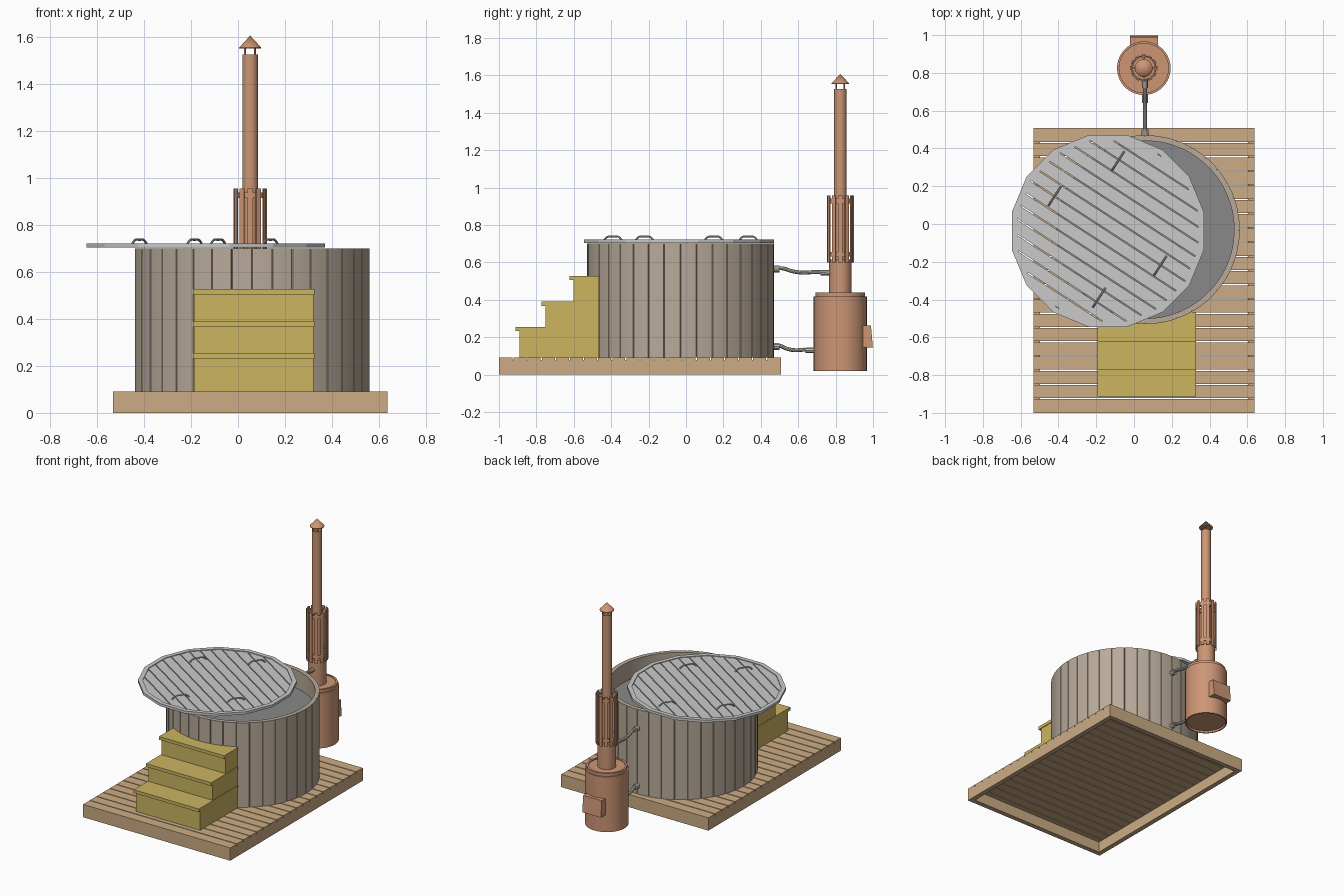
import bpy, bmesh, math
from mathutils import Vector, Matrix

if "Cube" in bpy.data.objects:
    bpy.data.objects.remove(bpy.data.objects["Cube"])


def mat(name, r, g, b):
    m = bpy.data.materials.new(name)
    lin = lambda c: ((c / 255 + 0.055) / 1.055) ** 2.4
    m.diffuse_color = (lin(r), lin(g), lin(b), 1)
    m.use_nodes = True
    m.node_tree.nodes["Principled BSDF"].inputs["Base Color"].default_value = m.diffuse_color
    return m


DECK = mat("deck_wood", 204, 172, 133)
TUB = mat("weathered_stave_wood", 184, 170, 154)
STEP = mat("yellow_step_wood", 203, 181, 96)
COPPER = mat("copper", 205, 150, 117)
LID = mat("lid_grey", 202, 202, 202)
WATER = mat("water_grey", 136, 136, 136)
PIPE = mat("pipe_metal", 196, 188, 178)


def finish(name, bm, material, smooth=False):
    bmesh.ops.remove_doubles(bm, verts=bm.verts, dist=1e-5)
    bmesh.ops.recalc_face_normals(bm, faces=bm.faces)
    me = bpy.data.meshes.new(name)
    bm.to_mesh(me)
    bm.free()
    me.materials.append(material)
    ob = bpy.data.objects.new(name, me)
    bpy.context.collection.objects.link(ob)
    if smooth:
        bpy.ops.object.select_all(action='DESELECT')
        ob.select_set(True)
        bpy.context.view_layer.objects.active = ob
        bpy.ops.object.shade_smooth_by_angle(angle=math.radians(30))
    return ob


def add_box(bm, x0, x1, y0, y1, z0, z1, m=Matrix()):
    c = Matrix.Translation(((x0 + x1) / 2, (y0 + y1) / 2, (z0 + z1) / 2))
    s = Matrix.Diagonal((x1 - x0, y1 - y0, z1 - z0, 1))
    bmesh.ops.create_cube(bm, size=1, matrix=m @ c @ s)


def add_prism(bm, pts, z0, z1):
    lo = [bm.verts.new((x, y, z0)) for x, y in pts]
    hi = [bm.verts.new((x, y, z1)) for x, y in pts]
    bm.faces.new(lo)
    bm.faces.new(hi)
    n = len(pts)
    for i in range(n):
        j = (i + 1) % n
        bm.faces.new((lo[i], lo[j], hi[j], hi[i]))


def lathe(name, profile, cx, cy, material, n=32, closed=False):
    """Turn an (r, z) profile round a vertical axis."""
    bm = bmesh.new()
    rings = [[bm.verts.new((cx + r * math.cos(2 * math.pi * i / n),
                            cy + r * math.sin(2 * math.pi * i / n), z))
              for i in range(n)] if r > 0 else [bm.verts.new((cx, cy, z))] * n
             for r, z in profile]
    if closed:
        rings.append(rings[0])
    for a, b in zip(rings, rings[1:]):
        for i in range(n):
            j = (i + 1) % n
            quad = list(dict.fromkeys((a[i], a[j], b[j], b[i])))
            bm.faces.new(quad)
    return finish(name, bm, material, True)


def tube(name, pts, radius, material):
    cu = bpy.data.curves.new(name, 'CURVE')
    cu.dimensions = '3D'
    cu.bevel_depth = radius
    cu.bevel_resolution = 3
    cu.use_fill_caps = True
    sp = cu.splines.new('BEZIER')
    sp.resolution_u = 5
    sp.bezier_points.add(len(pts) - 1)
    for p, co in zip(sp.bezier_points, pts):
        p.co = co
        p.handle_left_type = p.handle_right_type = 'AUTO'
    tmp = bpy.data.objects.new(name + "_curve", cu)
    bpy.context.collection.objects.link(tmp)
    dg = bpy.context.evaluated_depsgraph_get()
    me = bpy.data.meshes.new_from_object(tmp.evaluated_get(dg))
    bpy.data.objects.remove(tmp)
    bm = bmesh.new()
    bm.from_mesh(me)
    bpy.data.meshes.remove(me)
    return finish(name, bm, material, True)


# Deck: planks with open gaps on a hollow skirt
X0, X1, Y0, Y1 = -0.533, 0.638, -1.0, 0.507
bm = bmesh.new()
pitch = (Y1 - Y0) / 20
for i in range(20):
    add_box(bm, X0, X1, Y0 + i * pitch + (0.003 if i else 0),
            Y0 + (i + 1) * pitch - (0.003 if i < 19 else 0), 0.078, 0.092)
finish("deck_planks", bm, DECK)
bm = bmesh.new()
t = 0.035
add_box(bm, X0, X1, Y0, Y0 + t, 0, 0.078)
add_box(bm, X0, X1, Y1 - t, Y1, 0, 0.078)
add_box(bm, X0, X0 + t, Y0 + t, Y1 - t, 0, 0.078)
add_box(bm, X1 - t, X1, Y0 + t, Y1 - t, 0, 0.078)
finish("deck_skirt", bm, DECK)

# Tub wall: ring of staves with narrow notches between them
TX, TY, R, RI = 0.06, -0.03, 0.5, 0.47
sections = []
N = 36
for i in range(N):
    a, w = 2 * math.pi * i / N, 2 * math.pi / N
    sections += [(a, R - 0.007), (a + 0.005, R), (a + w / 3, R), (a + 2 * w / 3, R), (a + w - 0.005, R)]
bm = bmesh.new()
loops = []
for a, r in sections:
    c, s = math.cos(a), math.sin(a)
    loops.append([bm.verts.new((TX + q * c, TY + q * s, z))
                  for q, z in ((r, 0.092), (r, 0.7), (RI, 0.7), (RI, 0.092))])
for k, a in enumerate(loops):
    b = loops[(k + 1) % len(loops)]
    for i in range(4):
        j = (i + 1) % 4
        bm.faces.new((a[i], b[i], b[j], a[j]))
finish("tub_staves", bm, TUB, True)
lathe("tub_water", [(0, 0.57), (RI + 0.002, 0.57)], TX, TY, WATER, 64)
lathe("tub_floor", [(0, 0.1), (RI + 0.002, 0.1)], TX, TY, TUB, 64)

# Steps: stacked bodies with overhanging treads
bm = bmesh.new()
fronts, tops = (-0.89, -0.75, -0.602), (0.255, 0.39, 0.528)
base = 0.092
for f, top in zip(fronts, tops):
    add_box(bm, -0.187, 0.322, f, -0.465, base, top - 0.023)
    add_box(bm, -0.192, 0.327, f - 0.022, -0.465, top - 0.023, top)
    base = top
finish("steps", bm, STEP)

# Lid: sixteen-sided rim filled with diagonal planks, pushed to one side
LX, LY = -0.138, -0.037


def poly(r):
    return [(LX + r * math.cos((i + 0.5) * math.pi / 8), LY + r * math.sin((i + 0.5) * math.pi / 8))
            for i in range(16)]


bm = bmesh.new()
rim = [[bm.verts.new((x, y, z)) for x, y in poly(r)]
       for r, z in ((0.518, 0.704), (0.518, 0.722), (0.487, 0.722), (0.487, 0.704))]
for k in range(4):
    a, b = rim[k], rim[(k + 1) % 4]
    for i in range(16):
        j = (i + 1) % 16
        bm.faces.new((a[i], a[j], b[j], b[i]))
finish("lid_rim", bm, LID)

ang = math.radians(-33)
v = Vector((-math.sin(ang), math.cos(ang), 0))
centre = Vector((LX, LY, 0))
bm = bmesh.new()
count, inner = 14, 0.487
for i in range(count):
    lo = -inner + 2 * inner * i / count + 0.003
    hi = -inner + 2 * inner * (i + 1) / count - 0.003
    cut = bmesh.new()
    cut.faces.new([cut.verts.new((x, y, 0)) for x, y in poly(inner)])
    for d, n in ((lo, -v), (hi, v)):
        bmesh.ops.bisect_plane(cut, geom=cut.verts[:] + cut.edges[:] + cut.faces[:],
                               plane_co=centre + v * d, plane_no=n, clear_outer=True)
    for f in cut.faces:
        add_prism(bm, [(p.co.x, p.co.y) for p in f.verts], 0.705, 0.717)
    cut.free()
finish("lid_planks", bm, LID)

# Lid handles: low arches across the planks
for k, (hx, hy) in enumerate(((-0.085, 0.333), (-0.42, 0.148), (0.138, -0.222), (-0.185, -0.39))):
    path = [(hx + v.x * d, hy + v.y * d, z)
            for d, z in ((-0.06, 0.716), (-0.036, 0.736), (0, 0.738), (0.036, 0.736), (0.06, 0.716))]
    tube(f"lid_handle_{k + 1}", path, 0.005, LID)

# Stove drum with a recessed bottom and a stepped cap
SX, SY = 0.052, 0.825
lathe("stove_drum", [(0, 0.035), (0.134, 0.035), (0.134, 0.02), (0.142, 0.02), (0.142, 0.417),
                     (0.133, 0.417), (0.133, 0.438), (0.12, 0.438), (0.12, 0.432), (0, 0.432)],
      SX, SY, COPPER, 40)
bm = bmesh.new()
add_prism(bm, [(0.94, 0.144), (0.999, 0.144), (0.989, 0.262), (0.94, 0.262)], SX - 0.074, SX + 0.074)
bmesh.ops.transform(bm, verts=bm.verts,
                    matrix=Matrix(((0, 0, 1, 0), (1, 0, 0, 0), (0, 1, 0, 0), (0, 0, 0, 1))))
finish("stove_door", bm, COPPER)

# Flue: wide lower pipe, narrow upper pipe, conical cap on struts
lathe("lower_flue", [(0.06, 0.43), (0.06, 0.615), (0.03, 0.615)], SX, SY, COPPER)
lathe("upper_flue", [(0.033, 0.61), (0.033, 1.527), (0.029, 1.527), (0.029, 0.61)], SX, SY, COPPER, closed=True)
lathe("flue_cap", [(0, 1.553), (0.047, 1.553), (0.047, 1.557), (0, 1.608)], SX, SY, COPPER)
bm = bmesh.new()
for i in range(4):
    m = Matrix.Translation((SX, SY, 0)) @ Matrix.Rotation(math.pi * (i + 0.5) / 2, 4, 'Z')
    add_box(bm, 0.028, 0.032, -0.004, 0.004, 1.515, 1.555, m)
finish("flue_cap_struts", bm, COPPER)

# Heat guard: upright slats held by two rings round the flue
for name, z in (("guard_lower_ring", 0.63), ("guard_upper_ring", 0.915)):
    lathe(name, [(0.062, z), (0.067, z), (0.067, z + 0.025), (0.062, z + 0.025)], SX, SY, COPPER, closed=True)
bm = bmesh.new()
for i in range(12):
    m = Matrix.Translation((SX, SY, 0)) @ Matrix.Rotation(math.pi * i / 6, 4, 'Z')
    add_box(bm, 0.066, 0.072, -0.011, 0.011, 0.599, 0.957, m)
    if i % 3 == 0:
        add_box(bm, 0.03, 0.066, -0.004, 0.004, 0.918, 0.934, m)
finish("guard_slats", bm, COPPER)

# Water pipes between tub and stove, with wall fittings
for name, z, end in (("upper_pipe", 0.565, 0.77), ("lower_pipe", 0.15, 0.69)):
    s = (end - 0.465) / 0.3
    pts = [(0.058, 0.465 + d * s, z + h) for d, h in
           ((0, 0), (0.05, 0.003), (0.1, -0.012), (0.16, -0.02), (0.22, -0.017), (0.3, -0.021))]
    tube(name, pts, 0.011, PIPE)
    tube(name + "_tub_fitting", [(0.058, 0.462, z), (0.058, 0.48, z), (0.058, 0.5, z)], 0.019, PIPE)
    tube(name + "_stove_fitting", [(0.058, end - 0.05, z - 0.02), (0.058, end, z - 0.021)], 0.015, PIPE)
